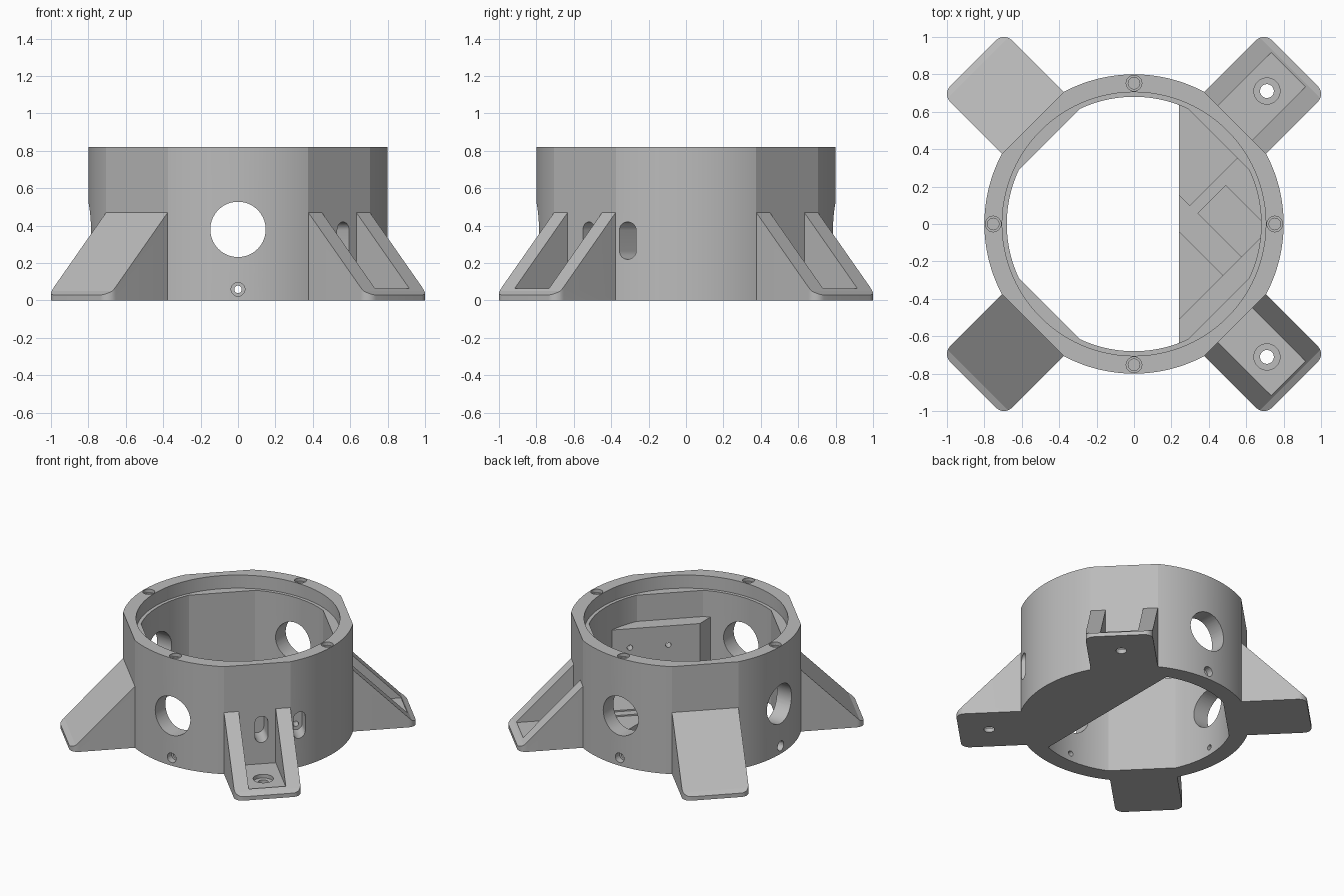
import bpy, bmesh, math
from mathutils import Matrix, Vector

cube = bpy.data.objects.get("Cube")
if cube:
    bpy.data.objects.remove(cube, do_unlink=True)

grey = bpy.data.materials.new("matte_grey")
grey.use_nodes = True
COLOUR = (0.5, 0.5, 0.5, 1)
grey.diffuse_color = COLOUR
grey.node_tree.nodes["Principled BSDF"].inputs["Base Color"].default_value = COLOUR

H = 0.82
DIAG = math.sqrt(0.5)
DIAGONALS = [math.radians(a) for a in (45, 135, 225, 315)]
MOUNT = DIAGONALS[3]


# ---- helpers ----
def prism(name, pts, low, high, matrix=Matrix()):
    """Extrude a 2D outline from low to high along local z."""
    bm = bmesh.new()
    face = bm.faces.new([bm.verts.new((x, y, low)) for x, y in pts])
    res = bmesh.ops.extrude_face_region(bm, geom=[face])
    verts = [g for g in res["geom"] if isinstance(g, bmesh.types.BMVert)]
    bmesh.ops.translate(bm, verts=verts, vec=(0, 0, high - low))
    bm.transform(matrix)
    bmesh.ops.recalc_face_normals(bm, faces=bm.faces)
    mesh = bpy.data.meshes.new(name)
    bm.to_mesh(mesh)
    bm.free()
    mesh.materials.append(grey)
    ob = bpy.data.objects.new(name, mesh)
    bpy.context.collection.objects.link(ob)
    return ob


def boolean(ob, cutters, operation="DIFFERENCE"):
    """Apply each cutter to the object, then remove the cutters."""
    for c in cutters:
        c.hide_render = True
        mod = ob.modifiers.new("cut", "BOOLEAN")
        mod.object, mod.operation, mod.solver = c, operation, "EXACT"
    bpy.context.view_layer.update()
    dg = bpy.context.evaluated_depsgraph_get()
    mesh = bpy.data.meshes.new_from_object(ob.evaluated_get(dg))
    ob.modifiers.clear()
    ob.data = mesh
    for c in cutters:
        bpy.data.objects.remove(c, do_unlink=True)


def circle(r, cx=0, cy=0, n=32):
    return [(cx + r * math.cos(i * math.tau / n), cy + r * math.sin(i * math.tau / n))
            for i in range(n)]


def rounded(x0, x1, y0, y1, r, n=8):
    """Rectangle outline with round corners."""
    pts = []
    for k, (cx, cy) in enumerate([(x1 - r, y1 - r), (x0 + r, y1 - r),
                                  (x0 + r, y0 + r), (x1 - r, y0 + r)]):
        for i in range(n + 1):
            a = (k + i / n) * math.pi / 2
            pts.append((cx + r * math.cos(a), cy + r * math.sin(a)))
    return pts


def flatted(r, half):
    """Circle with four diagonal flats, each spanning +-half degrees."""
    return [(r * math.cos(math.radians(a)), r * math.sin(math.radians(a)))
            for a in range(360) if abs(a % 90 - 45) >= half]


def clip(pts, nx, ny, d):
    """Keep the part of a convex outline where nx*x + ny*y >= d."""
    out = []
    for p, q in zip(pts, pts[1:] + pts[:1]):
        a, b = nx * p[0] + ny * p[1] - d, nx * q[0] + ny * q[1] - d
        if a >= 0:
            out.append(p)
        if a * b < 0:
            s = a / (a - b)
            out.append((p[0] + s * (q[0] - p[0]), p[1] + s * (q[1] - p[1])))
    return out


def radial(a):
    """Local x sideways, local y up, local z outwards at angle a."""
    return Matrix(((-math.sin(a), 0, math.cos(a)), (math.cos(a), 0, math.sin(a)),
                   (0, 1, 0))).to_4x4()


def side(a):
    """Local x outwards at angle a, local y up."""
    return Matrix(((math.cos(a), 0, math.sin(a)), (math.sin(a), 0, -math.cos(a)),
                   (0, 1, 0))).to_4x4()


def turn(a):
    return Matrix.Rotation(a, 4, "Z")


def mount_cutters():
    """Slots from outside with small screw holes through to the mounting face."""
    cuts = []
    for t in (0.03, 0.30):
        cuts.append(prism("slot_cutter", rounded(t - 0.045, t + 0.045, 0.22, 0.42, 0.0449),
                          0.60, 0.95, radial(MOUNT)))
        for z in (0.265, 0.375):
            cuts.append(prism("pin_cutter", circle(0.02, t, z, 16), 0.45, 0.65, radial(MOUNT)))
    return cuts


# ---- ring wall ----
ring = prism("ring_wall", flatted(0.8, 17), 0, H)
inner = flatted(0.68, 20)
cuts = [prism("bore_cutter", inner, -0.1, 1),
        prism("lip_cutter", circle(0.705, n=96), 0.72, 1)]
for k in range(4):
    a = k * math.pi / 2
    # blind screw holes in the rim
    x, y = 0.753 * math.cos(a), 0.753 * math.sin(a)
    cuts.append(prism("rim_cutter", circle(0.042, x, y, 24), H - 0.025, 1))
    cuts.append(prism("rim_pilot_cutter", circle(0.031, x, y, 24), H - 0.12, H - 0.02))
    # large ports and small screws on three sides
    if k:
        cuts.append(prism("port_cutter", circle(0.148, 0, 0.38, 64), 0.5, 1, radial(a)))
        cuts.append(prism("screw_cutter", circle(0.02, 0, 0.06, 20), 0.5, 1, radial(a)))
        cuts.append(prism("screw_head_cutter", circle(0.037, 0, 0.06, 20), 0.75, 1, radial(a)))
boolean(ring, cuts + mount_cutters())

# ---- part floor and the mounting block ----
overlap = [(x * 1.02, y * 1.02) for x, y in inner]
segment = clip(overlap, 1, 0, 0.24)
floor = prism("floor_segment", segment, 0, 0.04)
block = prism("mounting_block", clip(segment, DIAG, -DIAG, 0.53), 0, 0.52)
boolean(block, mount_cutters())

# ---- low steps on the floor ----
def step(name, e0, t0, t1, top):
    pts = clip(clip(clip(segment, DIAG, -DIAG, e0), DIAG, DIAG, t0), -DIAG, -DIAG, -t1)
    prism(name, clip(pts, -DIAG, DIAG, -0.55), 0.01, top)


step("floor_step_outer", 0.14, 0.28, 0.9, 0.05)
step("floor_step_inner", 0.20, 0.28, 0.495, 0.06)
step("floor_rib", 0.0, 0.14, 0.28, 0.05)

# ---- four feet with paired sloping struts ----
profile = [(0.72, 0), (1.216, 0), (1.216, 0.03), (1.18, 0.05), (0.765, 0.47), (0.72, 0.47)]
for a, place in zip(DIAGONALS, ("back_left", "back_right", "front_right", "front_left")):
    foot = prism("foot_" + place, profile, -0.233, 0.233, side(a))
    plan = rounded(0.4, 1.216, -0.233, 0.233, 0.06)
    boolean(foot, [prism("plan_cutter", plan, -0.1, 1, turn(a))], "INTERSECT")
    pocket = [(0.5, -0.13), (1.167, -0.13), (1.167, 0.13), (0.5, 0.13)]
    boolean(foot, [prism("pocket_cutter", pocket, 0.058, 1, turn(a)),
                   prism("bolt_cutter", circle(0.037, 1.005, 0), -0.1, 0.2, turn(a)),
                   prism("bolt_head_cutter", circle(0.07, 1.005, 0), 0.03, 0.2, turn(a))])

# ---- smooth the round walls, keep edges sharp ----
bpy.ops.object.select_all(action="DESELECT")
for ob in bpy.context.collection.objects:
    if ob.type == "MESH" and grey.name in ob.data.materials:
        ob.select_set(True)
bpy.context.view_layer.objects.active = ring
bpy.ops.object.shade_smooth_by_angle(angle=math.radians(14))
